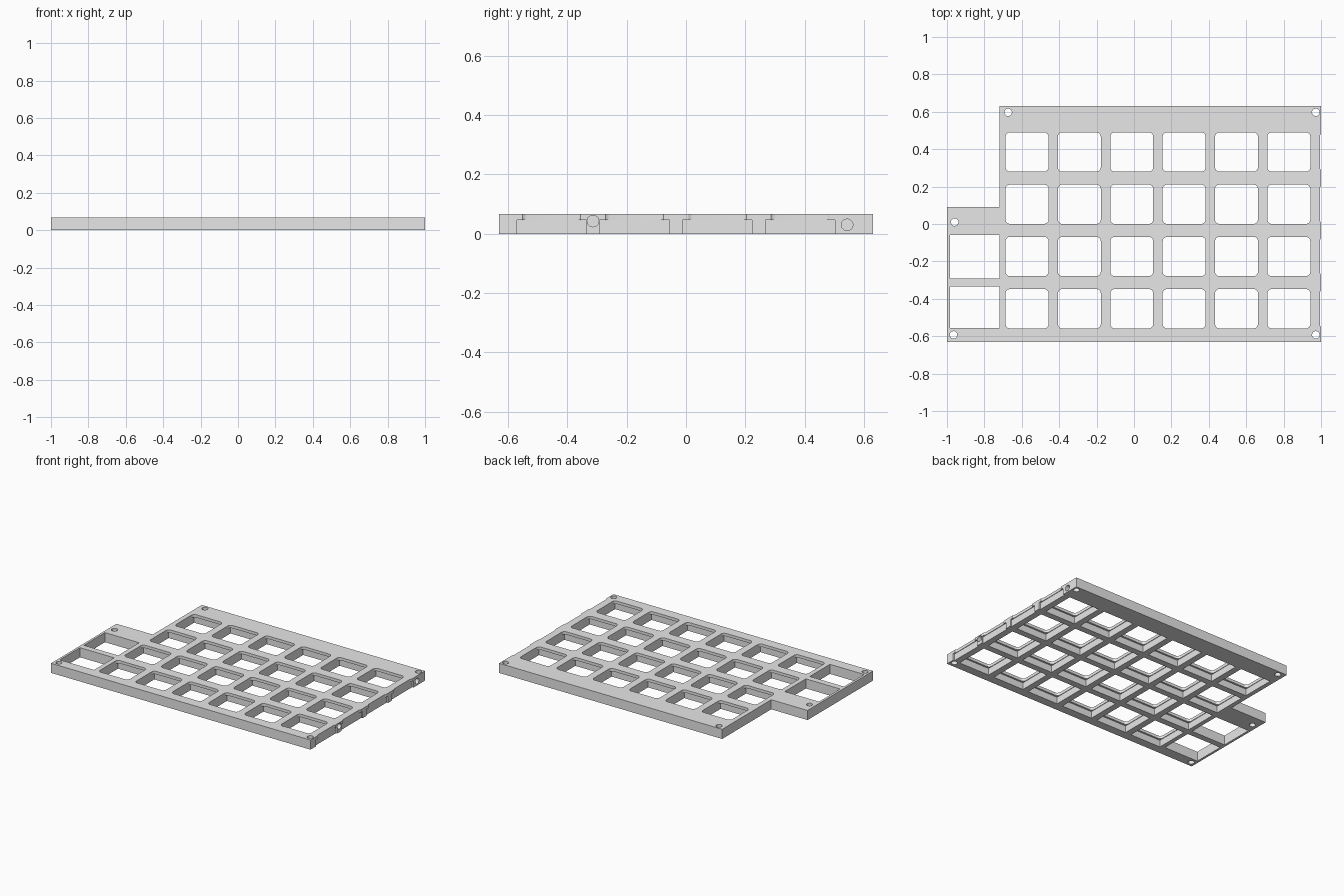
import bpy
import bmesh
import math
from mathutils import Matrix, Vector

HEIGHT, LIP = 0.067, 0.047
PITCH = 0.28
COLUMNS = [-0.572 + PITCH * i for i in range(7)]   # last column is clipped by the edge
ROWS = [-0.453 + 0.2793 * i for i in range(4)]

if "Cube" in bpy.data.objects:
    bpy.data.objects.remove(bpy.data.objects["Cube"], do_unlink=True)

grey = bpy.data.materials.new("light grey")
grey.use_nodes = True
colour = (0.8, 0.8, 0.8, 1)
grey.diffuse_color = colour
grey.node_tree.nodes["Principled BSDF"].inputs["Base Color"].default_value = colour


def prism(bm, outline, z0, z1):
    """Extrude a closed outline between two heights."""
    face = bm.faces.new([bm.verts.new((x, y, z0)) for x, y in outline])
    top = bmesh.ops.extrude_face_region(bm, geom=[face])["geom"]
    bmesh.ops.translate(bm, vec=(0, 0, z1 - z0),
                        verts=[v for v in top if isinstance(v, bmesh.types.BMVert)])


def rectangle(x0, x1, y0, y1):
    return [(x0, y0), (x1, y0), (x1, y1), (x0, y1)]


def rounded(cx, cy, hx, hy, r, steps=6):
    points = []
    for q, (sx, sy) in enumerate([(1, 1), (-1, 1), (-1, -1), (1, -1)]):
        for i in range(steps + 1):
            a = math.pi / 2 * (q + i / steps)
            points.append((cx + sx * (hx - r) + r * math.cos(a),
                           cy + sy * (hy - r) + r * math.sin(a)))
    return points


def cylinder(bm, centre, r, depth, turn=Matrix()):
    bmesh.ops.create_cone(bm, cap_ends=True, segments=32, radius1=r, radius2=r,
                          depth=depth, matrix=Matrix.Translation(Vector(centre)) @ turn)


def make_object(name, bm):
    bmesh.ops.recalc_face_normals(bm, faces=bm.faces)
    mesh = bpy.data.meshes.new(name)
    bm.to_mesh(mesh)
    bm.free()
    mesh.materials.append(grey)
    obj = bpy.data.objects.new(name, mesh)
    bpy.context.scene.collection.objects.link(obj)
    return obj


# Stepped plate
bm = bmesh.new()
prism(bm, [(-1, -0.63), (1, -0.63), (1, 0.63), (-0.72, 0.63),
           (-0.72, 0.09), (-1, 0.09)], 0, HEIGHT)
plate = make_object("switch_plate", bm)

# Square pockets from below
pockets = bmesh.new()
for x in COLUMNS:
    for y in ROWS:
        prism(pockets, rectangle(x - 0.118, x + 0.118, y - 0.1175, y + 0.1175), -0.05, LIP)

# Rounded openings in the lip, two plain side windows and the screw holes
openings = bmesh.new()
for x in COLUMNS:
    for y in ROWS:
        prism(openings, rounded(x, y, 0.1145, 0.105, 0.023), -0.1, 0.1)
for y0, y1 in [(-0.291, -0.059), (-0.556, -0.334)]:
    prism(openings, rectangle(-0.984, -0.72, y0, y1), -0.1, 0.1)
for x, y in [(-0.673, 0.597), (0.972, 0.597), (-0.959, 0.01),
             (-0.965, -0.593), (0.972, -0.593)]:
    cylinder(openings, (x, y, 0), 0.02, 0.2)

# Blind pin bores in the right-hand edge
bores = bmesh.new()
sideways = Matrix.Rotation(math.pi / 2, 4, "Y")
for y, z in [(-0.3135, 0.043), (0.543, 0.03)]:
    cylinder(bores, (1, y, z), 0.0195, 0.16, sideways)

# Cut everything and bake the result
cutters = [make_object(name, b) for name, b in
           [("pocket_cutter", pockets), ("opening_cutter", openings), ("bore_cutter", bores)]]
for cutter in cutters:
    cutter.hide_render = True
    mod = plate.modifiers.new(cutter.name, "BOOLEAN")
    mod.operation, mod.solver, mod.object = "DIFFERENCE", "EXACT", cutter

bpy.context.view_layer.update()
graph = bpy.context.evaluated_depsgraph_get()
baked = bpy.data.meshes.new_from_object(plate.evaluated_get(graph))
plate.modifiers.clear()
plate.data = baked
for cutter in cutters:
    bpy.data.objects.remove(cutter, do_unlink=True)

# Smooth the round walls, keep the edges sharp
bpy.ops.object.select_all(action="DESELECT")
plate.select_set(True)
bpy.context.view_layer.objects.active = plate
bpy.ops.object.shade_smooth_by_angle(angle=math.radians(30))
